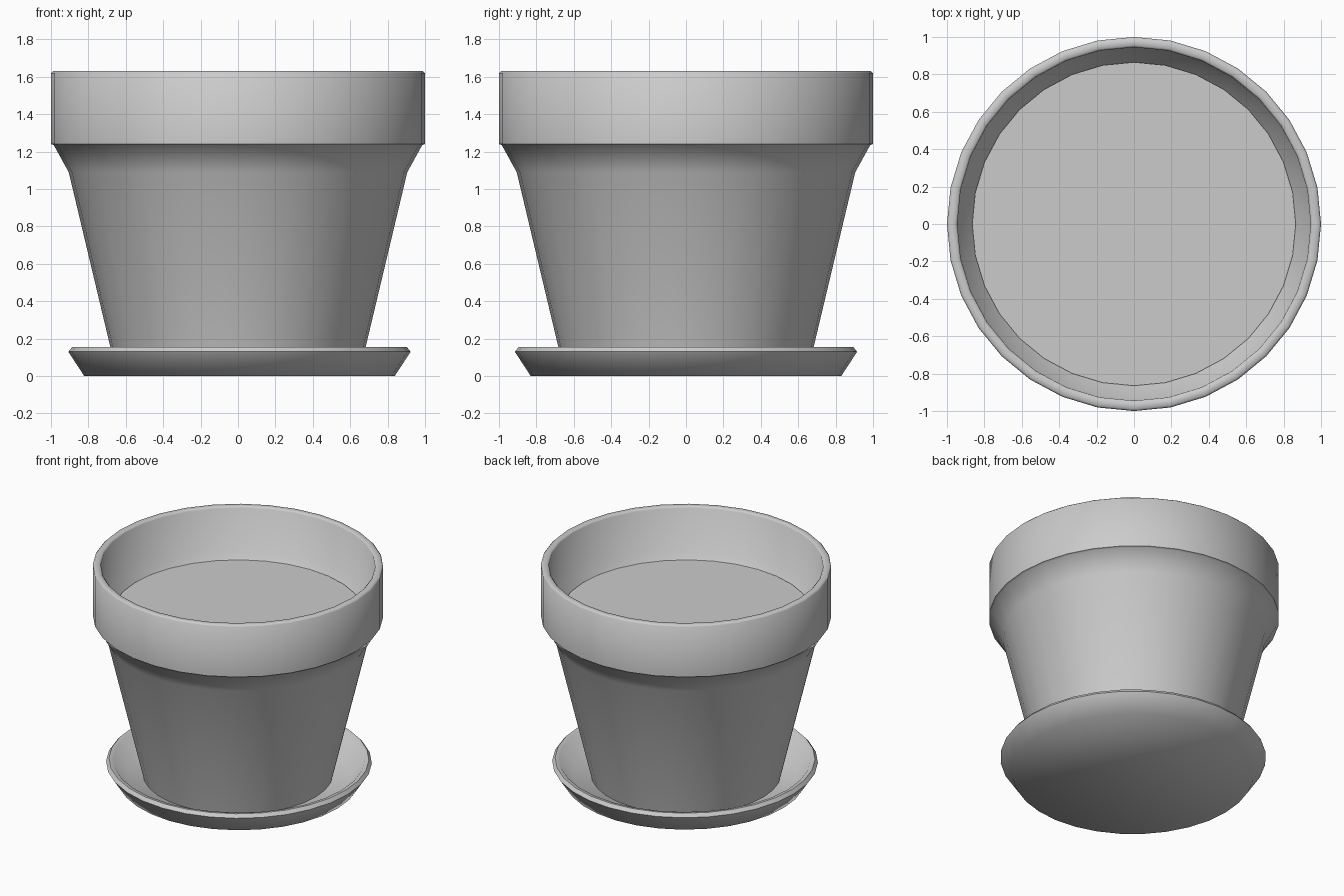
import bpy, bmesh, math

if "Cube" in bpy.data.objects:
    bpy.data.objects.remove(bpy.data.objects["Cube"])

SIDES = 32


def lathe(name, profile, x=0.0, smooth_angle=60):
    """Revolve an (r, z) profile around z; a radius of 0 closes it to a point."""
    bm = bmesh.new()
    rings = []
    for r, z in profile:
        rings.append([bm.verts.new((r * math.cos(2 * math.pi * i / SIDES),
                                    r * math.sin(2 * math.pi * i / SIDES), z))
                      for i in range(SIDES)])
    for a, b in zip(rings, rings[1:]):
        for i in range(SIDES):
            j = (i + 1) % SIDES
            bm.faces.new((a[i], a[j], b[j], b[i]))
    # flat caps at both ends of the profile
    bm.faces.new(rings[0][::-1])
    bm.faces.new(rings[-1])
    bmesh.ops.recalc_face_normals(bm, faces=bm.faces)
    mesh = bpy.data.meshes.new(name)
    bm.to_mesh(mesh)
    bm.free()
    obj = bpy.data.objects.new(name, mesh)
    bpy.context.collection.objects.link(obj)
    obj.location.x = x
    bpy.ops.object.select_all(action='DESELECT')
    obj.select_set(True)
    bpy.context.view_layer.objects.active = obj
    bpy.ops.object.shade_smooth_by_angle(angle=math.radians(smooth_angle))
    return obj


# Pot: tapered body, flared shoulder, thick rim, hollow inside
lathe("pot", [
    (0.655, 0.04), (0.905, 1.09), (0.985, 1.235), (1.0, 1.24),
    (1.0, 1.62), (0.99, 1.63), (0.955, 1.63), (0.945, 1.62),
    (0.935, 1.295), (0.86, 1.25), (0.60, 0.10),
], smooth_angle=58)

# Soil filling the pot to just below the rim
bpy.ops.mesh.primitive_circle_add(vertices=SIDES, radius=0.865, fill_type='NGON',
                                  location=(0, 0, 1.262),
                                  rotation=(0, 0, 0))
bpy.context.object.name = "soil"

# Saucer: shallow dish with a rounded lip
lathe("saucer", [
    (0.83, 0.0), (0.915, 0.13), (0.895, 0.155), (0.865, 0.15),
    (0.77, 0.04),
], x=0.008)
